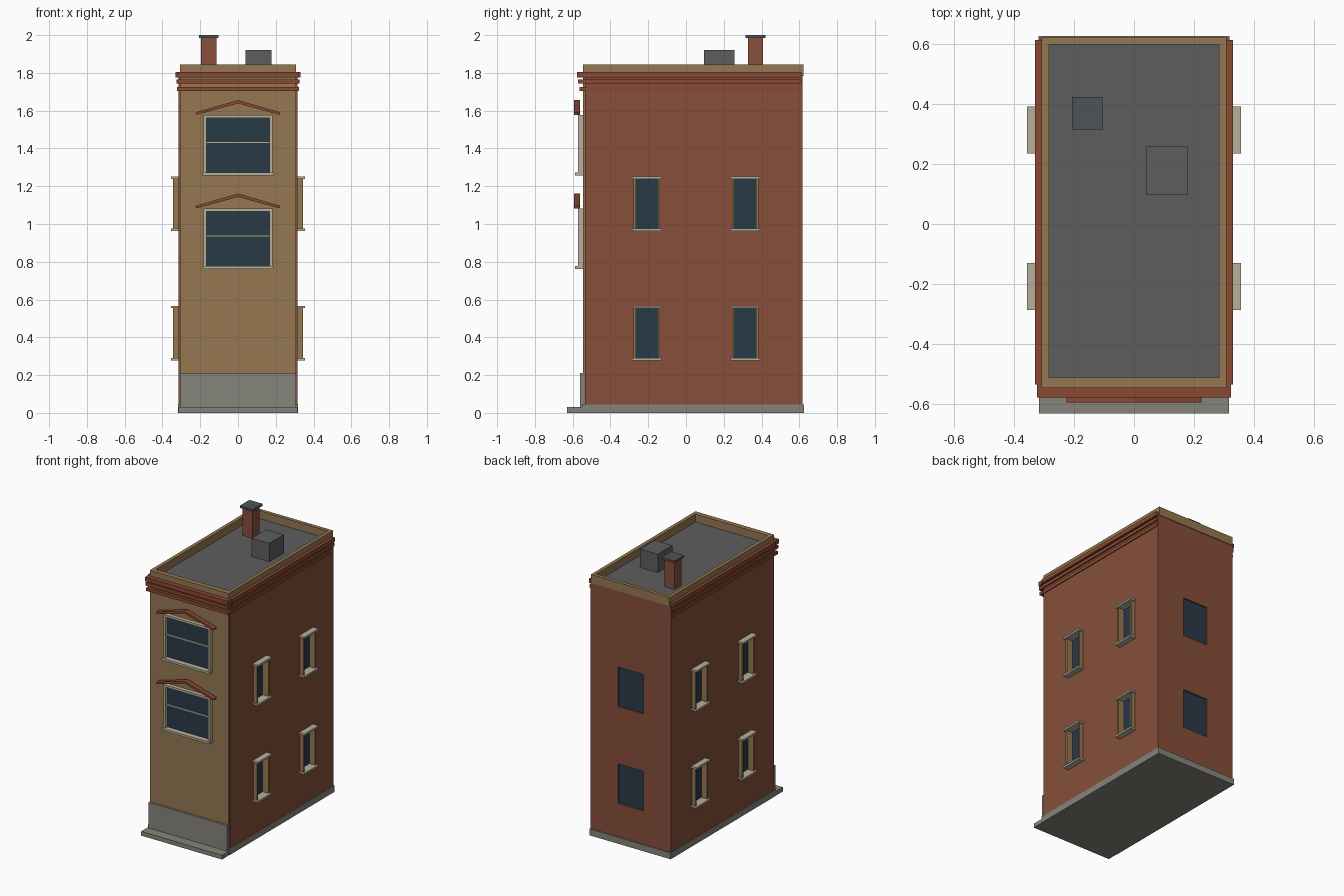
import bpy
import bmesh

cube = bpy.data.objects.get("Cube")
if cube:
    bpy.data.objects.remove(cube, do_unlink=True)


def material(name, r, g, b):
    """Flat colour given as 0-255 display values, stored as linear."""
    rgba = [(c / 255) ** 2.2 for c in (r, g, b)] + [1]
    m = bpy.data.materials.new(name)
    m.use_nodes = True
    m.diffuse_color = rgba
    bsdf = m.node_tree.nodes["Principled BSDF"]
    bsdf.inputs["Base Color"].default_value = rgba
    bsdf.inputs["Roughness"].default_value = 0.9
    return m


BRICK = material("brick", 133, 80, 60)
TRIM = material("red trim", 136, 74, 54)
TAN = material("tan stone", 148, 119, 82)
PALE = material("pale stone", 180, 174, 154)
GREY = material("grey stone", 132, 131, 122)
ROOF = material("roof grey", 94, 94, 94)
GLASS = material("dark glass", 45, 60, 72)
SLATE = material("slate", 80, 84, 88)


def mesh_object(name, bm, mat):
    bmesh.ops.recalc_face_normals(bm, faces=bm.faces)
    me = bpy.data.meshes.new(name)
    bm.to_mesh(me)
    bm.free()
    ob = bpy.data.objects.new(name, me)
    bpy.context.collection.objects.link(ob)
    me.materials.append(mat)
    return ob


def boxes(name, mat, *spans):
    """One object made of boxes, each (x0, x1, y0, y1, z0, z1)."""
    bm = bmesh.new()
    for x0, x1, y0, y1, z0, z1 in spans:
        vs = bmesh.ops.create_cube(bm, size=1)["verts"]
        for v in vs:
            v.co = (x1 if v.co.x > 0 else x0,
                    y1 if v.co.y > 0 else y0,
                    z1 if v.co.z > 0 else z0)
    return mesh_object(name, bm, mat)


def sided(side, x0, x1, *rest):
    """Mirror a box span to the chosen side in x."""
    return (*sorted((side * x0, side * x1)), *rest)


def extrude_profile(name, mat, points, y0, y1):
    bm = bmesh.new()
    face = bm.faces.new([bm.verts.new((x, y0, z)) for x, z in points])
    ext = bmesh.ops.extrude_face_region(bm, geom=[face])["geom"]
    for v in ext:
        if isinstance(v, bmesh.types.BMVert):
            v.co.y = y1
    return mesh_object(name, bm, mat)


# Window layout shared by the side and back walls
SIDE_Y = (-0.2075, 0.3125)
FLOORS = (0.28, 0.965)
WIN_H = 0.285
HALF_W = 0.062

# Main brick body with window pockets
body = boxes("brick_body", BRICK, (-0.314, 0.314, -0.535, 0.617, 0.03, 1.785))
pockets = []
for z in FLOORS:
    pockets.append((-0.1, 0.1, 0.605, 0.7, z, z + WIN_H - 0.005))
    for y in SIDE_Y:
        for s in (-1, 1):
            pockets.append(sided(s, 0.295, 0.4, y - HALF_W, y + HALF_W,
                                 z + 0.01, z + WIN_H - 0.01))
cutter = boxes("window_cutter", BRICK, *pockets)
cutter.hide_render = True
mod = body.modifiers.new("window pockets", "BOOLEAN")
mod.operation = "DIFFERENCE"
mod.solver = "EXACT"
mod.object = cutter
bpy.context.view_layer.objects.active = body
bpy.ops.object.modifier_apply(modifier=mod.name)
bpy.data.objects.remove(cutter, do_unlink=True)

# Front facing and ground-level stonework
boxes("front_wall", TAN, (-0.306, 0.306, -0.545, -0.53, 0.03, 1.79))
boxes("foundation", GREY, (-0.318, 0.318, -0.55, 0.625, 0, 0.045))
boxes("front_step", GREY, (-0.316, 0.316, -0.63, -0.54, 0, 0.03))
boxes("front_plinth", GREY, (-0.308, 0.308, -0.56, -0.54, 0.02, 0.21))

# Side windows: glass, jambs, sill and lintel
for s, side in ((-1, "right"), (1, "left")):
    for y in SIDE_Y:
        for z in FLOORS:
            tag = f"{side}_{'front' if y < 0 else 'rear'}_{'lower' if z < 0.5 else 'upper'}"
            top = z + WIN_H
            boxes(f"{tag}_glass", GLASS, sided(
                s, 0.29, 0.298, y - HALF_W, y + HALF_W, z + 0.01, top - 0.01))
            boxes(f"{tag}_jambs", TAN, *[sided(
                s, 0.296, 0.343, y + a, y + b, z + 0.01, top - 0.01)
                for a, b in ((-0.07, -0.058), (0.058, 0.07))])
            boxes(f"{tag}_sill_and_lintel", PALE, *[sided(
                s, 0.296, 0.356, y - 0.078, y + 0.078, c, c + 0.013)
                for c in (z - 0.002, top - 0.011)])

# Back window glass
for z in FLOORS:
    boxes("back_glass", GLASS, (-0.1, 0.1, 0.6, 0.607, z, z + WIN_H - 0.005))

# Front windows with frame, sill, rail and gabled hood
for z, level in ((0.765, "lower"), (1.26, "upper")):
    top = z + 0.318
    boxes(f"{level}_front_glass", GLASS,
          (-0.17, 0.17, -0.55, -0.543, z + 0.01, top - 0.01))
    boxes(f"{level}_front_frame", PALE,
          (-0.183, -0.167, -0.573, -0.54, z, top),
          (0.167, 0.183, -0.573, -0.54, z, top),
          (-0.183, 0.183, -0.573, -0.54, top - 0.016, top),
          (-0.168, 0.168, -0.558, -0.545, z + 0.166, z + 0.178))
    boxes(f"{level}_front_sill", PALE,
          (-0.187, 0.187, -0.587, -0.54, z - 0.002, z + 0.013))
    hood = [(-0.22, top), (-0.225, top + 0.013), (0, top + 0.078),
            (0.225, top + 0.013), (0.22, top), (0, top + 0.06)]
    extrude_profile(f"{level}_front_hood", TRIM, hood, -0.593, -0.56)

# Cornice: three bands along the front and both sides
for i, (z0, z1) in enumerate(((1.703, 1.726), (1.743, 1.766), (1.776, 1.806))):
    out = 0.006 * i
    side_x = 0.32 + out * 0.8
    boxes(f"cornice_band_{i + 1}", TRIM,
          (-0.322, 0.322, -0.565 - out, -0.53, z0, z1),
          sided(-1, 0.3, side_x, -0.533, 0.612, z0, z1),
          sided(1, 0.3, side_x, -0.533, 0.612, z0, z1))

# Roof deck and parapet
boxes("roof_deck", ROOF, (-0.29, 0.29, -0.52, 0.6, 1.78, 1.79))
boxes("parapet", TAN,
      (-0.308, -0.283, -0.545, 0.622, 1.784, 1.845),
      (0.283, 0.308, -0.545, 0.622, 1.784, 1.845),
      (-0.283, 0.283, -0.545, -0.51, 1.784, 1.845),
      (-0.283, 0.283, 0.597, 0.622, 1.784, 1.845))

# Rooftop items
boxes("chimney", BRICK, (-0.195, -0.115, 0.327, 0.407, 1.785, 1.987))
boxes("chimney_cap", SLATE, (-0.206, -0.104, 0.314, 0.422, 1.985, 2.0))
boxes("roof_vent_box", ROOF, (0.04, 0.178, 0.096, 0.258, 1.785, 1.92))
